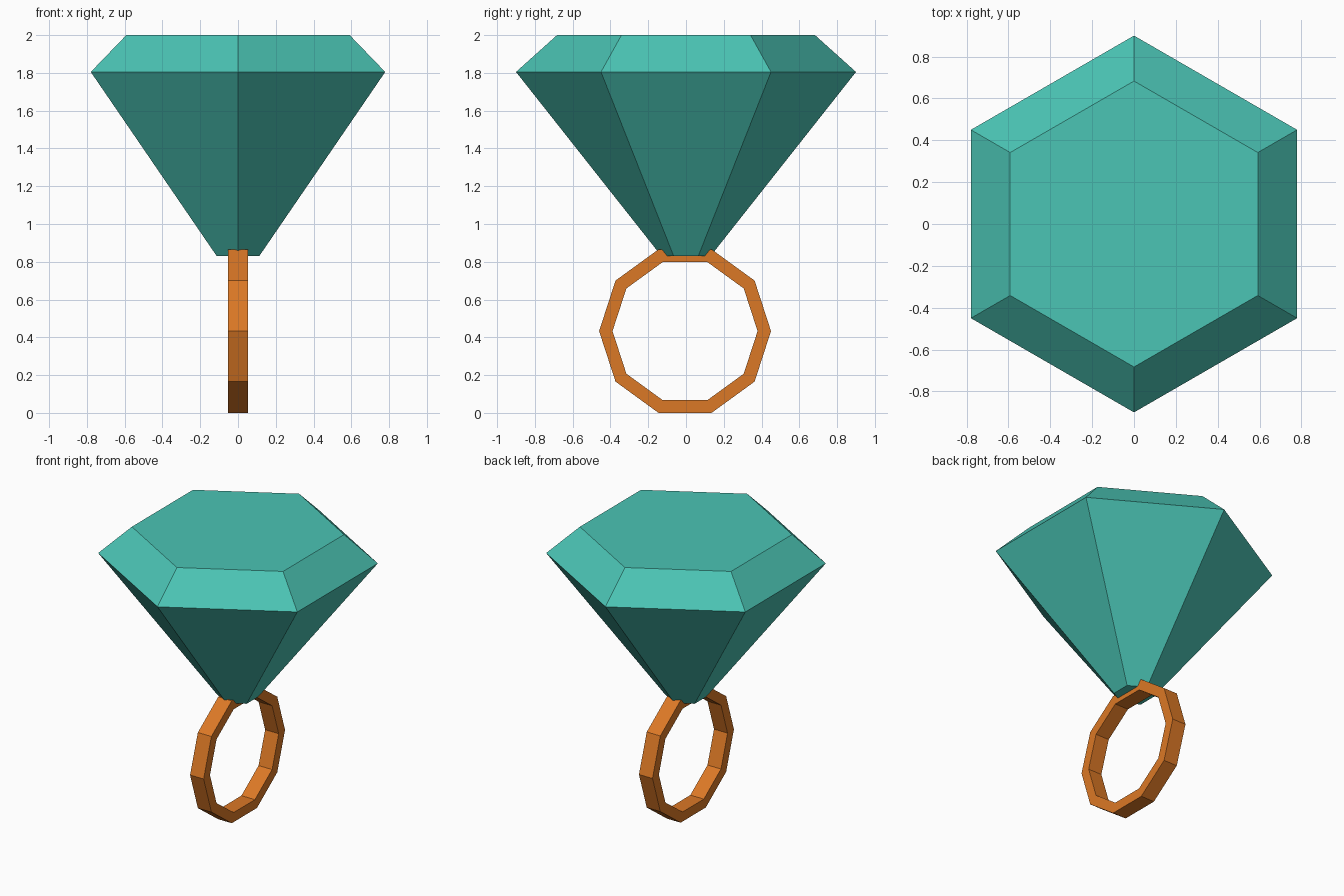
import bpy, bmesh, math

if "Cube" in bpy.data.objects:
    bpy.data.objects.remove(bpy.data.objects["Cube"])


def material(name, rgb):
    m = bpy.data.materials.new(name)
    m.diffuse_color = (*rgb, 1)
    m.use_nodes = True
    m.node_tree.nodes["Principled BSDF"].inputs["Base Color"].default_value = m.diffuse_color
    return m


def add_object(name, bm, mat):
    bmesh.ops.recalc_face_normals(bm, faces=bm.faces)
    mesh = bpy.data.meshes.new(name)
    bm.to_mesh(mesh)
    bm.free()
    mesh.materials.append(mat)
    obj = bpy.data.objects.new(name, mesh)
    bpy.context.collection.objects.link(obj)
    return obj


def bridge(bm, a, b):
    n = len(a)
    for i in range(n):
        j = (i + 1) % n
        bm.faces.new((a[i], a[j], b[j], b[i]))


teal = material("teal gem", (0.07, 0.555, 0.46))
orange = material("orange metal", (0.71, 0.188, 0.019))

# Gem: stacked hexagons (radius, height) with a corner facing the front
bm = bmesh.new()
rings = []
for r, z in ((0.13, 0.83), (0.90, 1.805), (0.683, 2.0)):
    rings.append([bm.verts.new((r * math.sin(i * math.pi / 3),
                                r * math.cos(i * math.pi / 3), z))
                  for i in range(6)])
bridge(bm, rings[0], rings[1])
bridge(bm, rings[1], rings[2])
bm.faces.new(rings[0])
bm.faces.new(rings[2])
add_object("gem", bm, teal)

# Band: ten-sided hoop in the YZ plane with a rectangular section
bm = bmesh.new()
loops = []
for r, x in ((0.455, -0.053), (0.455, 0.053), (0.384, 0.053), (0.384, -0.053)):
    loops.append([bm.verts.new((x, -0.005 + r * math.cos(i * math.pi / 5),
                                0.433 + r * math.sin(i * math.pi / 5)))
                  for i in range(10)])
for k in range(4):
    bridge(bm, loops[k], loops[(k + 1) % 4])
add_object("band", bm, orange)
